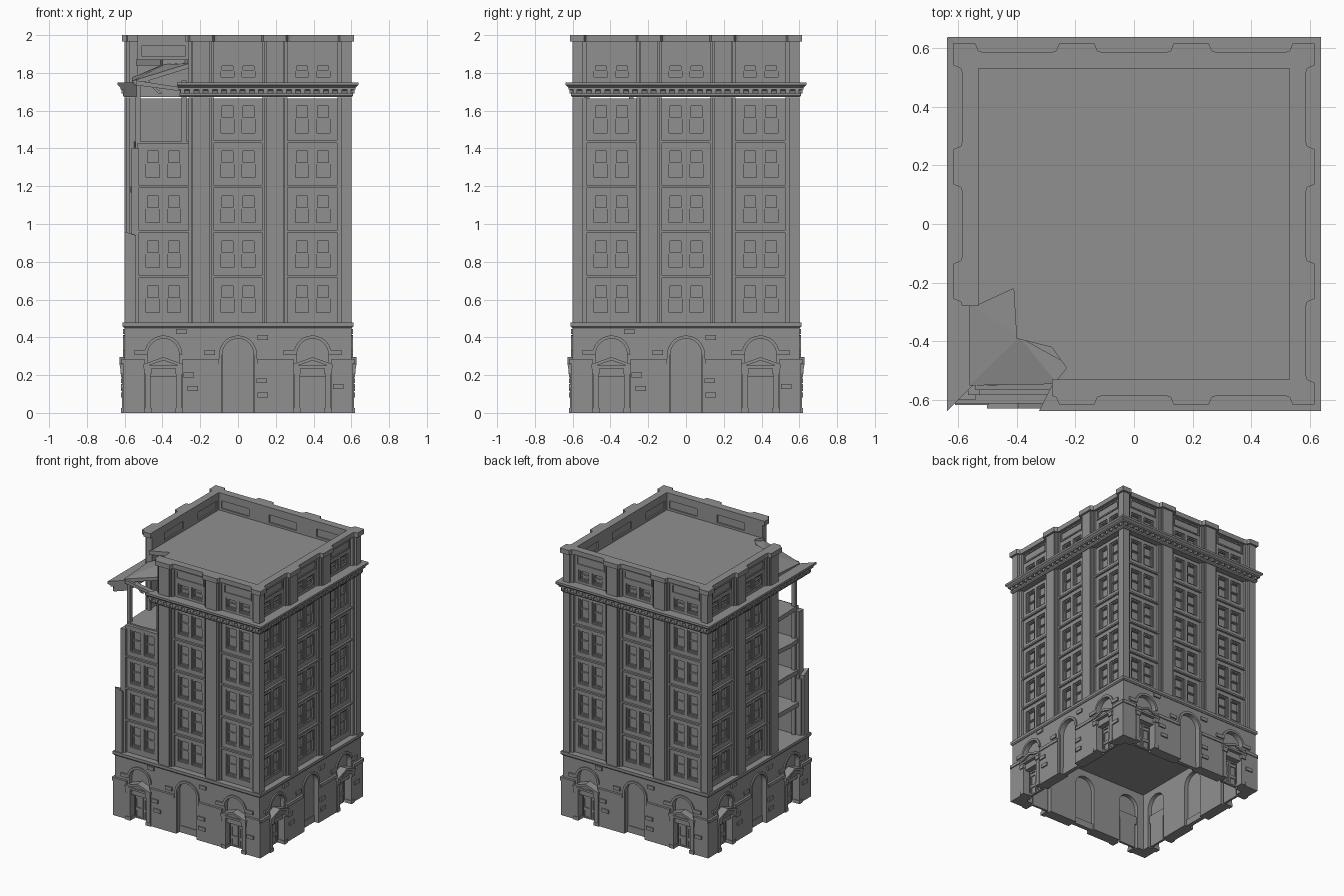
import bpy, bmesh, random
from math import pi, sin, cos
from mathutils import Vector, Matrix

if "Cube" in bpy.data.objects:
    bpy.data.objects.remove(bpy.data.objects["Cube"])

random.seed(4)
parts = {}
R = Matrix.Identity(4)          # rotation of the side being built


def loft(part, a, b):
    """Solid between two matching loops."""
    bm = parts.setdefault(part, bmesh.new())
    va = [bm.verts.new(R @ Vector(p)) for p in a]
    vb = [bm.verts.new(R @ Vector(p)) for p in b]
    n = len(va)
    bm.faces.new(va)
    bm.faces.new(vb[::-1])
    for i in range(n):
        j = (i + 1) % n
        bm.faces.new((va[j], va[i], vb[i], vb[j]))


def prism(part, pts, y0, y1):
    loft(part, [(x, y0, z) for x, z in pts], [(x, y1, z) for x, z in pts])


def slab(part, pts, z0, z1):
    loft(part, [(x, y, z0) for x, y in pts], [(x, y, z1) for x, y in pts])


def box(part, x0, x1, y0, y1, z0, z1):
    prism(part, [(x0, z0), (x1, z0), (x1, z1), (x0, z1)], y0, y1)


def ring(part, x0, x1, z0, z1, t, y0, y1):
    box(part, x0, x1, y0, y1, z0, z0 + t)
    box(part, x0, x1, y0, y1, z1 - t, z1)
    box(part, x0, x0 + t, y0, y1, z0 + t, z1 - t)
    box(part, x1 - t, x1, y0, y1, z0 + t, z1 - t)


def arc(cx, cz, r, n=14):
    return [(cx - r * cos(pi * i / n), cz + r * sin(pi * i / n)) for i in range(n + 1)]


def window_bay(cx, z0, z1, zb, zt):
    """One storey of a bay: wall around two sash windows."""
    h = 0.14
    box("bay_wall", cx - h, cx + h, -.565, -.53, z0, zb)
    box("bay_wall", cx - h, cx + h, -.565, -.53, zt, z1)
    for a, b in ((-h, -.1), (-.012, .012), (.1, h)):
        box("bay_wall", cx + a, cx + b, -.565, -.53, zb, zt)
    for a in (-.1, .012):
        x0, x1 = cx + a, cx + a + .088
        zm = zb + (zt - zb) * .5
        box("window_glass", x0, x1, -.541, -.53, zb, zt)
        ring("window_sash", x0, x1, zb, zt, .009, -.558, -.541)
        ring("window_sash", x0 + .009, x1 - .009, zb + .009, zm, .006, -.547, -.541)
        ring("window_sash", x0 + .009, x1 - .009, zm, zt - .009, .006, -.552, -.541)


BRICKS = [(-.24, .13), (.13, .40), (.125, .17), (.13, .095), (-.52, .32),
          (-.15, .32), (.27, .32), (.52, .32), (.53, .14), (-.26, .2), (-.3, .43)]


def ground_floor():
    top, spring, r = .455, .31, .083
    edges = [-.60, -.395 - r, -.395 + r, -r, r, .395 - r, .395 + r, .60]
    for i in range(0, 8, 2):                       # wall between the openings
        box("base_wall", edges[i], edges[i + 1], -.60, -.53, 0, top)
    for cx in (-.395, 0, .395):                    # arched openings
        prism("base_wall", arc(cx, spring, r) + [(cx + r, top), (cx - r, top)], -.60, -.53)
        z0 = .05 if cx == 0 else .25
        prism("arch_glass", [(cx - r, z0)] + arc(cx, spring, r) + [(cx + r, z0)], -.57, -.56)
        prism("arch_trim", arc(cx, spring, r + .017) + arc(cx, spring, r)[::-1], -.609, -.595)
    box("base_wall", -r, r, -.575, -.545, 0, .05)
    for s in (-1, 1):
        for a, b in ((.10, .295), (.495, .61)):    # thicker lower zone and belt
            a, b = sorted((s * a, s * b))
            box("lower_wall", a, b, -.61, -.595, 0, .262)
            box("lower_belt", a, b, -.617, -.595, .262, .285)
        box("arch_trim", s * .092 - .008, s * .092 + .008, -.609, -.595, .0, spring)
        cx = s * .395                              # doorway with pediment
        for t in (-1, 1):
            x = cx + t * .083
            box("door_pilaster", x - .015, x + .015, -.615, -.56, 0, .235)
            box("door_pilaster", x - .019, x + .019, -.619, -.56, 0, .025)
            box("door_pilaster", x - .019, x + .019, -.622, -.56, .205, .235)
            a, b = sorted((cx, cx + t * .068))
            box("door_leaf", a, b, -.55, -.54, 0, .19)
            a, b = sorted((cx + t * .003, cx + t * .066))
            for z0, z1 in ((.0, .07), (.07, .16), (.16, .19)):
                ring("door_leaf", a, b, z0, z1, .011, -.557, -.55)
        box("door_lintel", cx - .083, cx + .083, -.60, -.54, .19, .25)
        box("door_pediment", cx - .105, cx + .105, -.624, -.56, .235, .25)
        prism("door_pediment", [(cx - .1, .25), (cx + .1, .25), (cx, .287)], -.615, -.56)
        prism("door_pediment", [(cx - .105, .25), (cx - .08, .25), (cx, .278), (cx + .08, .25),
                                (cx + .105, .25), (cx + .105, .258), (cx, .295), (cx - .105, .258)], -.628, -.56)
    for x, z in BRICKS:
        y = -.619 if z < .27 else -.610
        box("raised_brick", x - .028, x + .028, y, -.59, z - .013, z + .013)


def band(part, prof, broken):
    """Mitred moulding along one side; the broken front run stops short."""
    left = (lambda d: -.27 - (d - .53) * .5) if broken else (lambda d: -d)
    loft(part, [(left(d), -d, z) for d, z in prof], [(d, -d, z) for d, z in prof])


def facade(k):
    front, left = k == 0, k == 3
    ground_floor()
    band("base_cornice", [(.53, .45), (.604, .45), (.611, .458), (.611, .478), (.53, .478)], False)
    # storeys of windows and attic
    for i in (-1, 0, 1):
        cx = i * .395
        hurt = (front and i == -1) or (left and i == 1)
        for r in range(5):
            if hurt and (left or r == 4):
                continue
            z0 = .475 + .238 * r
            window_bay(cx, z0, z0 + .238, z0 + .047, z0 + .212)
            if r:
                box("spandrel_ledge", cx - .14, cx + .14, -.580, -.56, z0 + .003, z0 + .015)
        if hurt:
            continue
        window_bay(cx, 1.74, 1.87, 1.768, 1.852)
        box("parapet_wall", cx - .14, cx + .14, -.565, -.54, 1.87, 1.97)
        ring("parapet_wall", cx - .14, cx + .14, 1.86, 1.97, .026, -.541, -.53)
        ring("parapet_panel", cx - .115, cx + .115, 1.885, 1.955, .01, -.572, -.56)
        box("coping", cx - .14, cx + .14, -.585, -.53, 1.965, 2)
    # stepped piers between bays
    for s in (-1, 1):
        cx = s * .195
        for z0, z1 in ((.475, 1.67), (1.74, 1.97)):
            box("pier", cx - .045, cx + .045, -.60, -.53, z0, z1)
            box("pier_edge", cx - .055, cx + .055, -.59, -.53, z0, z1)
            box("pier_edge", cx - .068, cx + .068, -.578, -.53, z0, z1)
        slab("coping", [(cx - .085, -.53), (cx - .085, -.585), (cx - .07, -.59), (cx - .06, -.615),
                        (cx + .06, -.615), (cx + .07, -.59), (cx + .085, -.585), (cx + .085, -.53)], 1.965, 2)
    # corner pier, snapped off at the damaged corner
    if front:
        loft("corner_pier", [(-.6, -.6, .475), (-.54, -.6, .475), (-.54, -.54, .475), (-.6, -.54, .475)],
             [(-.6, -.6, .96), (-.54, -.6, .94), (-.54, -.54, .91), (-.6, -.54, .93)])
    else:
        for z0, z1 in ((.475, 1.67), (1.74, 1.97)):
            box("corner_pier", -.60, -.545, -.60, -.545, z0, z1)
        slab("coping", [(-.615, -.615), (-.54, -.615), (-.53, -.59), (-.515, -.585), (-.515, -.53),
                        (-.53, -.53), (-.53, -.515), (-.585, -.515), (-.59, -.53), (-.615, -.54)], 1.965, 2)
    for s in (-1, 1):
        hurt = (front and s == -1) or (left and s == 1)
        a, b = sorted((s * .525, s * .565))
        box("pier_edge", a, b, -.583, -.53, .475, (1.4 if front else .9) if hurt else 1.67)
        if not hurt:
            box("pier_edge", a, b, -.583, -.53, 1.74, 1.97)
    # main cornice with brackets
    band("main_cornice", [(.53, 1.672), (.603, 1.672), (.61, 1.68), (.61, 1.692), (.603, 1.7), (.603, 1.708),
                          (.622, 1.712), (.622, 1.722), (.637, 1.735), (.637, 1.75), (.53, 1.75)], front)
    for i in range(-12, 13):
        x = i * .049
        if not (front and x < -.3):
            box("cornice_bracket", x - .011, x + .011, -.618, -.6, 1.69, 1.714)


for k in range(4):
    R = Matrix.Rotation(k * pi / 2, 4, 'Z')
    facade(k)
R = Matrix.Identity(4)

# floor slabs with ragged damaged corner
box("ground_ceiling", -.56, .56, -.56, .56, .44, .474)
for i in range(1, 5):
    z = .475 + .238 * i
    j = lambda: random.uniform(-.015, .015)
    pts = [(-.535, .535), (.535, .535), (.535, -.535), (-.3, -.535), (-.42, -.545),
           (-.555 + j(), -.55 + j()), (-.56 + j(), -.42 + j()), (-.545 + j(), -.28)]
    slab("floor_slab", pts, z - .022, z + .01)

# torn roof and collapsed flap
slab("roof", [(-.54, .54), (.54, .54), (.54, -.54), (-.27, -.54), (-.23, -.49), (-.28, -.42),
              (-.40, -.39), (-.41, -.22), (-.54, -.28)], 1.84, 1.87)
flap = [(-.56, -.27, 1.775), (-.41, -.21, 1.84), (-.39, -.385, 1.845), (-.22, -.48, 1.855),
        (-.26, -.545, 1.85), (-.56, -.55, 1.757)]
for tri in ((0, 1, 2), (0, 2, 5), (2, 3, 4), (2, 4, 5)):
    p = [flap[t] for t in tri]
    loft("roof_flap", p, [(x, y, z - .025) for x, y, z in p])

# exposed posts and fallen beams in the open corner
for x, y in ((-.53, -.525), (-.285, -.525), (-.53, -.29)):
    box("exposed_post", x - .013, x + .013, y - .013, y + .013, .475, 1.76)
prism("fallen_beam", [(-.5, 1.765), (-.48, 1.765), (-.40, 1.69), (-.42, 1.69)], -.55, -.52)
prism("fallen_beam", [(-.54, 1.735), (-.28, 1.70), (-.28, 1.72), (-.54, 1.76)], -.565, -.53)

stone = bpy.data.materials.new("dark_stone")
stone.diffuse_color = (.28, .28, .28, 1)
stone.use_nodes = True
stone.node_tree.nodes["Principled BSDF"].inputs["Base Color"].default_value = stone.diffuse_color
for name, bm in parts.items():
    bmesh.ops.recalc_face_normals(bm, faces=bm.faces)
    me = bpy.data.meshes.new(name)
    bm.to_mesh(me)
    bm.free()
    me.materials.append(stone)
    bpy.context.collection.objects.link(bpy.data.objects.new(name, me))
